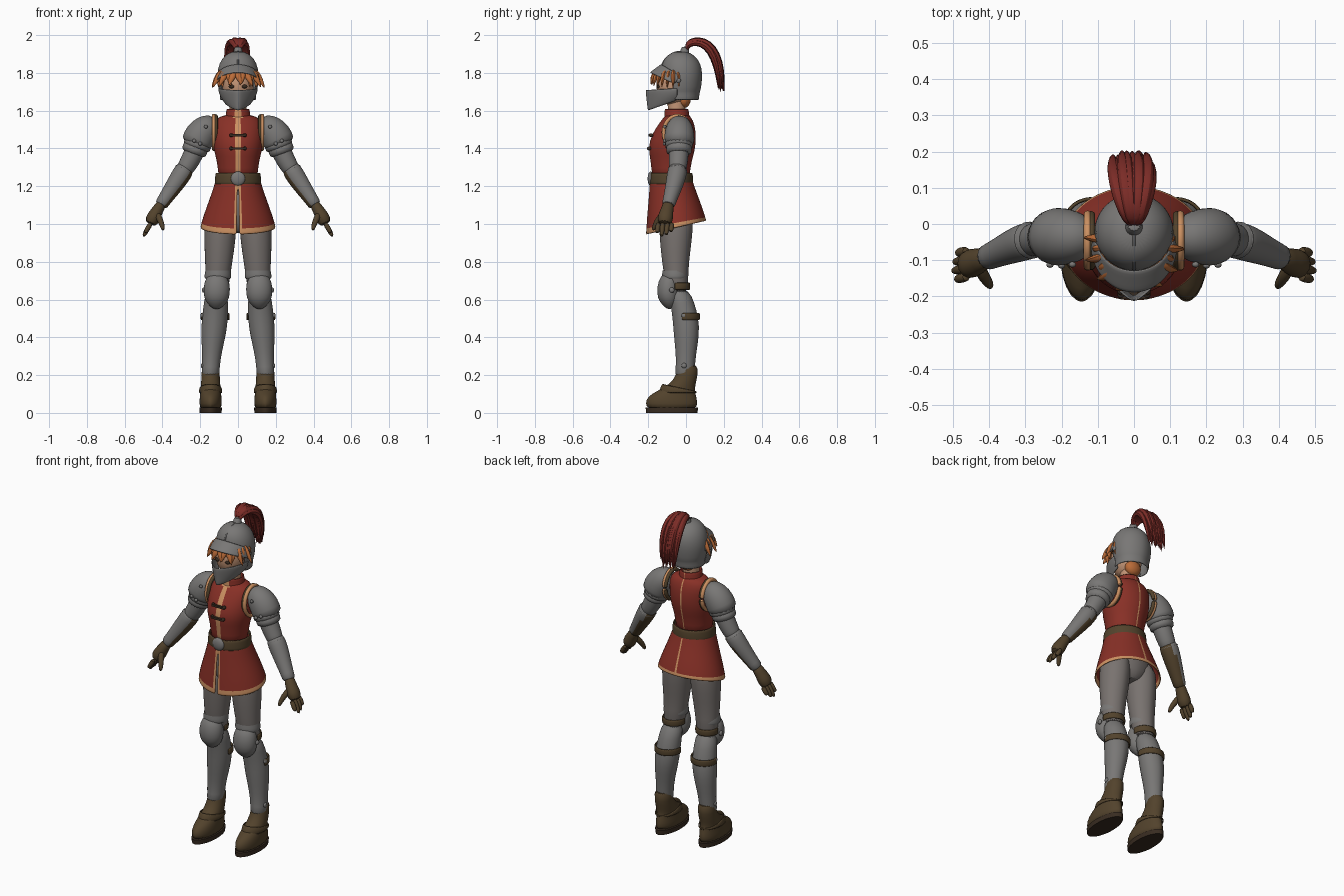
import bpy, bmesh, math, random
from math import sin, cos, pi
from mathutils import Vector, Matrix

random.seed(4)
old = bpy.data.objects.get("Cube")
if old:
    bpy.data.objects.remove(old)

COLOURS = {
    "steel": (.19, .185, .18), "grey_cloth": (.19, .17, .16),
    "red_cloth": (.25, .03, .02), "plume_red": (.2, .025, .02),
    "leather": (.085, .055, .025), "dark_leather": (.04, .025, .015),
    "tan_trim": (.6, .28, .12), "ginger": (.5, .15, .04), "skin": (.55, .3, .18)}
MATS = {}
for key, rgb in COLOURS.items():
    m = bpy.data.materials.new(key)
    m.use_nodes = True
    m.diffuse_color = (*rgb, 1)
    m.node_tree.nodes["Principled BSDF"].inputs["Base Color"].default_value = (*rgb, 1)
    MATS[key] = m
MADE = []


def finish(name, bm, mat, paint=None, sub=1, mirror=False, thick=0):
    """Colour faces by rule, then make the object and its modifiers."""
    bmesh.ops.recalc_face_normals(bm, faces=bm.faces)
    used = [mat]
    drop = []
    for f in bm.faces:
        choice = paint(f.calc_center_median(), f.normal) if paint else mat
        if choice == "cut":
            drop.append(f)
            continue
        if choice not in used:
            used.append(choice)
        f.material_index = used.index(choice)
    bmesh.ops.delete(bm, geom=drop, context="FACES")
    me = bpy.data.meshes.new(name)
    bm.to_mesh(me)
    bm.free()
    for u in used:
        me.materials.append(MATS[u])
    ob = bpy.data.objects.new(name, me)
    bpy.context.collection.objects.link(ob)
    if mirror:
        ob.modifiers.new("Mirror", "MIRROR").use_mirror_merge = False
    if thick:
        s = ob.modifiers.new("Solidify", "SOLIDIFY")
        s.thickness, s.offset = thick, 0
    if sub:
        s = ob.modifiers.new("Subsurf", "SUBSURF")
        s.levels = s.render_levels = sub
    MADE.append(ob)
    return ob


def skin(name, lofts, mat, closed=True, cap=True, **kw):
    """Bridge each list of cross-sections into one surface."""
    bm = bmesh.new()
    for sections in lofts:
        rows = [[bm.verts.new(p) for p in s] for s in sections]
        n = len(rows[0])
        for a, b in zip(rows, rows[1:]):
            for j in range(n if closed else n - 1):
                k = (j + 1) % n
                bm.faces.new((a[j], a[k], b[k], b[j]))
        if cap and closed:
            bm.faces.new(rows[0])
            bm.faces.new(rows[-1])
    return finish(name, bm, mat, **kw)


# Side angles with narrow strips at the front and back centre lines
ANGLES = []
for k in range(24):
    a = k * pi / 12
    ANGLES += [a - .1, a - .03, a + .03, a + .1] if k % 12 == 0 else [a]


def stack(name, rings, mat, x=0, tilt=0, **kw):
    """Level rings (z, x, y, rx, ry); x is an extra offset, tilt raises the back of the last ring."""
    sections = []
    for i, (z, cx, cy, rx, ry) in enumerate(rings):
        t = tilt * i / max(1, len(rings) - 1)
        sections.append([(x + cx + rx * sin(a), cy - ry * cos(a), z - t * cos(a)) for a in ANGLES])
    return skin(name, [sections], mat, **kw)


def tube(path, n=12, flat=1):
    """Cross-sections along points (x, y, z, radius)."""
    pts = [Vector(p[:3]) for p in path]
    out = []
    for i, p in enumerate(pts):
        t = (pts[min(i + 1, len(pts) - 1)] - pts[max(i - 1, 0)]).normalized()
        u = t.cross(Vector((1, 0, 0))).normalized()
        s, r = u.cross(t), path[i][3]
        out.append([p + s * r * cos(2 * pi * k / n) + u * r * flat * sin(2 * pi * k / n) for k in range(n)])
    return out


def sheet(name, f, mat, nu=24, nv=3, **kw):
    """Open surface from f(u, v), u in -1..1 and v in 0..1."""
    rows = [[f(2 * i / nu - 1, j / nv) for i in range(nu + 1)] for j in range(nv + 1)]
    return skin(name, [rows], mat, closed=False, **kw)


def balls(name, spots, size, mat, **kw):
    bm = bmesh.new()
    for s in spots:
        m = Matrix.Translation(s) @ Matrix.Diagonal((*size, 1))
        bmesh.ops.create_uvsphere(bm, u_segments=20, v_segments=12, radius=1, matrix=m)
    return finish(name, bm, mat, sub=0, **kw)


def boxes(name, spots, size, mat, **kw):
    bm = bmesh.new()
    for s in spots:
        bmesh.ops.create_cube(bm, size=1, matrix=Matrix.Translation(s) @ Matrix.Diagonal((*size, 1)))
    return finish(name, bm, mat, sub=0, **kw)


# Tunic: bodice, collar and split skirt with tan edging
def seams(c, n):
    if (abs(c.x) < .016 and c.y < -.08) or (abs(c.x) < .003 and c.y > -.06):
        return "tan_trim"
    return "red_cloth"


def skirt_paint(c, n):
    if abs(c.x) < .003 and c.y < -.1 and c.z < 1.18:
        return "cut"
    hem = .99 + .23 * (c.y + .053)
    return "tan_trim" if c.z < hem + .012 else seams(c, n)


stack("bodice", [(1.22, 0, -.08, .107, .1), (1.3, 0, -.08, .106, .102), (1.36, 0, -.077, .12, .115),
                 (1.41, 0, -.074, .133, .124), (1.47, 0, -.065, .133, .118), (1.53, 0, -.05, .132, .095),
                 (1.565, 0, -.045, .11, .072), (1.58, 0, -.045, .06, .06)], "red_cloth", paint=seams)
stack("collar", [(1.55, 0, -.048, .068, .066), (1.58, 0, -.048, .06, .06), (1.61, 0, -.05, .058, .06)],
      "red_cloth", paint=seams, cap=False, thick=.008)
stack("skirt", [(1.25, 0, -.08, .11, .105), (1.19, 0, -.075, .127, .115), (1.12, 0, -.066, .152, .13),
                (1.05, 0, -.058, .178, .145), (1.0, 0, -.053, .193, .153), (.98, 0, -.053, .198, .156)],
      "red_cloth", tilt=.036, cap=False, thick=.008, paint=skirt_paint)
stack("belt", [(1.208, 0, -.078, .122, .112), (1.24, 0, -.078, .117, .11), (1.272, 0, -.078, .116, .108)],
      "leather", cap=False, thick=.01)
balls("belt_buckle", [(0, -.187, 1.24)], (.038, .016, .038), "steel")
boxes("chest_clasps", [(0, -.192, 1.47), (0, -.2, 1.4)], (.075, .014, .012), "dark_leather")
balls("clasp_knots", [(s * .036, y, z) for s in (-1, 1) for y, z in ((-.185, 1.47), (-.194, 1.4))],
      (.01, .012, .01), "dark_leather")
for label, x, r, mat in (("armhole_trim", .128, 1, "tan_trim"), ("shoulder_strap", .118, .98, "leather")):
    loop = [(x, -.045 + .075 * r * cos(k * pi / 8), 1.485 + .09 * r * sin(k * pi / 8), .012) for k in range(17)]
    skin(label, [tube(loop, 8)], mat, mirror=True)

# Head, face and hair
stack("neck", [(1.56, 0, -.05, .045, .045), (1.68, 0, -.05, .045, .048)], "skin", cap=False)
balls("head", [(0, -.065, 1.735)], (.083, .092, .11), "skin")
balls("eyes", [(.034, -.148, 1.728)], (.016, .009, .01), "dark_leather", mirror=True)
locks = []
for k in range(-7, 8):
    a = k * .25
    lean = .02 * (-1) ** k
    locks.append(tube([(.08 * sin(a), -.06 - .085 * cos(a), 1.815, .018),
                       (.1 * sin(a), -.06 - .112 * cos(a), 1.79, .023),
                       (.112 * sin(a) + lean / 2, -.06 - .122 * cos(a), 1.76, .016),
                       (.122 * sin(a) + lean, -.06 - .126 * cos(a), 1.738 - .02 * abs(sin(a)), .002)], 6, .7))
skin("fringe", locks, "ginger")
balls("nape_hair", [(0, -.01, 1.66)], (.05, .035, .045), "ginger")

# Helmet: dome, brow peak, chin guard, crest knob and rivets
stack("helmet_dome", [(1.655, 0, -.022, .094, .088), (1.7, 0, -.022, .094, .09), (1.708, 0, -.022, .1, .097),
                      (1.75, 0, -.022, .106, .102), (1.795, 0, -.022, .109, .106), (1.85, 0, -.025, .098, .1),
                      (1.89, 0, -.028, .07, .072), (1.912, 0, -.03, .03, .03)], "steel", thick=.006,
      paint=lambda c, n: "cut" if c.z < 1.66 and n.z < -.9 or c.y < -.06 and c.z < 1.79 else "steel")
sheet("brow_peak", lambda u, v: ((.107 + .011 * v) * sin(u * pi / 2),
                                 -.03 - .03 * v - (.098 + .032 * v) * cos(u * pi / 2),
                                 1.785 - .045 * v + .06 * cos(u * pi / 2)), "steel", thick=.007)


def chin(u, v):
    f = 1 - abs(u) ** 1.3
    x = (.102 - .03 * v * v) * sin(u * pi / 2)
    return (x, -.045 - (.168 - .012 * v) * f, 1.72 - .01 * f - v * (.065 + .045 * f))


sheet("chin_guard", chin, "steel", nv=4, thick=.007)
ridge = [(0, -.028 - .108 * cos(k * pi / 10), 1.8 + .114 * sin(k * pi / 10), .006) for k in range(1, 11)]
skin("helmet_ridge", [tube(ridge, 6)], "steel")
skin("crest_knob", [tube([(0, -.012, 1.89, .034), (0, -.008, 1.91, .022), (0, 0, 1.94, .024)])], "steel")
balls("visor_pivot", [(.107, -.04, 1.76)], (.008, .013, .013), "steel", mirror=True)

# Plume: overlapping tapered strands along one arc
SPINE = [(0, 1.925), (.012, 1.958), (.06, 1.968), (.115, 1.945), (.155, 1.88), (.178, 1.79), (.186, 1.69)]
WIDTH = [.006, .02, .038, .052, .056, .054, .05]
THICK = [.012, .016, .019, .021, .019, .013, .002]
strands = []
for k in range(30):
    side, lift, droop = random.uniform(-1, 1), random.uniform(-1, 1), random.uniform(0, .07)
    path = []
    for i, (y, z) in enumerate(SPINE):
        t = i / 6
        path.append((side * WIDTH[i] - .012 * t, y + lift * .018 * t, z + lift * .013 * (1 - t) + droop * t ** 3,
                     THICK[i]))
    strands.append(tube(path, 6))
skin("plume", strands, "plume_red")


# Arms: shoulder plates, sleeve, bracer and glove
skin("shoulder_plate", [tube([(.112, -.035, 1.535, .04), (.145, -.035, 1.522, .068), (.185, -.035, 1.492, .083),
                              (.212, -.035, 1.45, .086), (.226, -.036, 1.41, .083)], 18, .95)],
     "steel", mirror=True)
skin("shoulder_lames", [tube([(.2 + d, -.037, 1.46 - 2 * d, .07), (.215 + d, -.037, 1.42 - 2 * d, .075 - d / 2),
                              (.224 + d, -.037, 1.395 - 2 * d, .077 - d / 2)], 18) for d in (0, .014)],
     "steel", mirror=True)
balls("shoulder_rivets", [(.17, -.112, 1.515), (.232, -.113, 1.44), (.2, -.115, 1.425)],
      (.01, .008, .01), "steel", mirror=True)
skin("sleeve", [tube([(.18, -.035, 1.5, .055), (.235, -.038, 1.37, .056), (.268, -.042, 1.31, .05),
                      (.3, -.048, 1.26, .044)])], "steel", mirror=True)


def bracer_paint(c, n):
    return "leather" if n.dot(Vector((-.7, .1, -.7))) > .45 else "steel"


skin("bracer", [tube([(.272, -.042, 1.31, .04), (.285, -.045, 1.285, .053), (.31, -.052, 1.245, .052),
                      (.35, -.068, 1.185, .045), (.395, -.088, 1.12, .036), (.412, -.095, 1.095, .038)], 16)],
     "steel", mirror=True, paint=bracer_paint)
skin("elbow_band", [tube([(.283, -.044, 1.29, .056), (.291, -.046, 1.277, .057)], 16)], "steel", mirror=True)
hand = [tube([(.4, -.09, 1.115, .03), (.425, -.1, 1.075, .03), (.445, -.108, 1.04, .04), (.468, -.115, .995, .035)],
             12, 1.1)]
for k in range(4):
    y, reach = -.15 + .024 * k, .01 * abs(k - 1.3)
    hand.append(tube([(.458, y + .004, 1.01, .015), (.482, y, .97, .015),
                      (.505 - reach, y - .004, .925 + 2 * reach, .01)], 8))
hand.append(tube([(.43, -.115, 1.06, .02), (.412, -.15, 1.02, .018), (.4, -.165, .99, .014),
                  (.396, -.175, .965, .009)], 8))
skin("glove", hand, "leather", mirror=True)

# Legs: hose, thigh edge, knee guard, greave and straps
stack("hips", [(1.2, 0, -.07, .1, .09), (1.08, 0, -.052, .15, .1), (1.0, 0, -.05, .13, .085),
               (.95, 0, -.05, .05, .06)], "grey_cloth")
stack("thigh", [(1.1, .085, -.05, .08, .09), (.97, .094, -.053, .087, .09), (.85, .099, -.055, .078, .077),
                (.75, .105, -.055, .067, .065), (.62, .112, -.042, .06, .056)], "grey_cloth", mirror=True)
stack("thigh_edge", [(.755, .105, -.058, .068, .066), (.72, .107, -.058, .073, .07), (.712, .107, -.058, .068, .065)],
      "steel", mirror=True, cap=False)
stack("greave", [(.66, .112, -.042, .058, .054), (.58, .117, -.018, .064, .064), (.5, .122, -.002, .07, .068),
                 (.42, .129, .003, .067, .068), (.32, .138, 0, .052, .054), (.24, .144, -.003, .046, .049),
                 (.185, .146, -.01, .05, .055)], "steel", mirror=True)
skin("knee_guard", [tube([(.112, -.075, .735, .03), (.112, -.085, .715, .062), (.112, -.095, .66, .073),
                          (.113, -.093, .61, .069), (.114, -.085, .575, .05), (.115, -.09, .548, .014)], 16, .85)],
     "steel", mirror=True)
balls("knee_rivets", [(.182, -.075, .65), (.19, -.01, .515), (.188, -.01, .25)], (.009, .014, .014),
      "steel", mirror=True)
for label, z, x, y, r in (("knee_strap", .67, .111, -.045, .062), ("calf_strap", .51, .121, -.004, .073)):
    stack(label, [(z + d, x, y, r, r) for d in (-.02, 0, .02)], "leather", mirror=True, cap=False, thick=.01,
          paint=lambda c, n, y=y: "cut" if c.y < y - .02 else "leather")

# Boots
stack("boot", [(.015, .145, -.075, .056, .132), (.05, .145, -.077, .06, .137), (.085, .145, -.075, .058, .13),
               (.115, .145, -.055, .054, .1), (.15, .145, -.018, .052, .068), (.2, .145, .006, .047, .056),
               (.262, .144, .012, .05, .052)], "leather", mirror=True)
stack("boot_sole", [(0, .145, -.075, .058, .136), (.028, .145, -.075, .06, .139)], "dark_leather",
      mirror=True, sub=0)
stack("boot_strap", [(.105, .145, -.045, .06, .098), (.135, .145, -.035, .056, .087)], "leather",
      mirror=True, cap=False, tilt=-.02, thick=.008)

# Smooth shading with sharp creases kept
bpy.ops.object.select_all(action="DESELECT")
for ob in MADE:
    ob.select_set(True)
bpy.context.view_layer.objects.active = MADE[0]
bpy.ops.object.shade_smooth_by_angle(angle=1.0)
